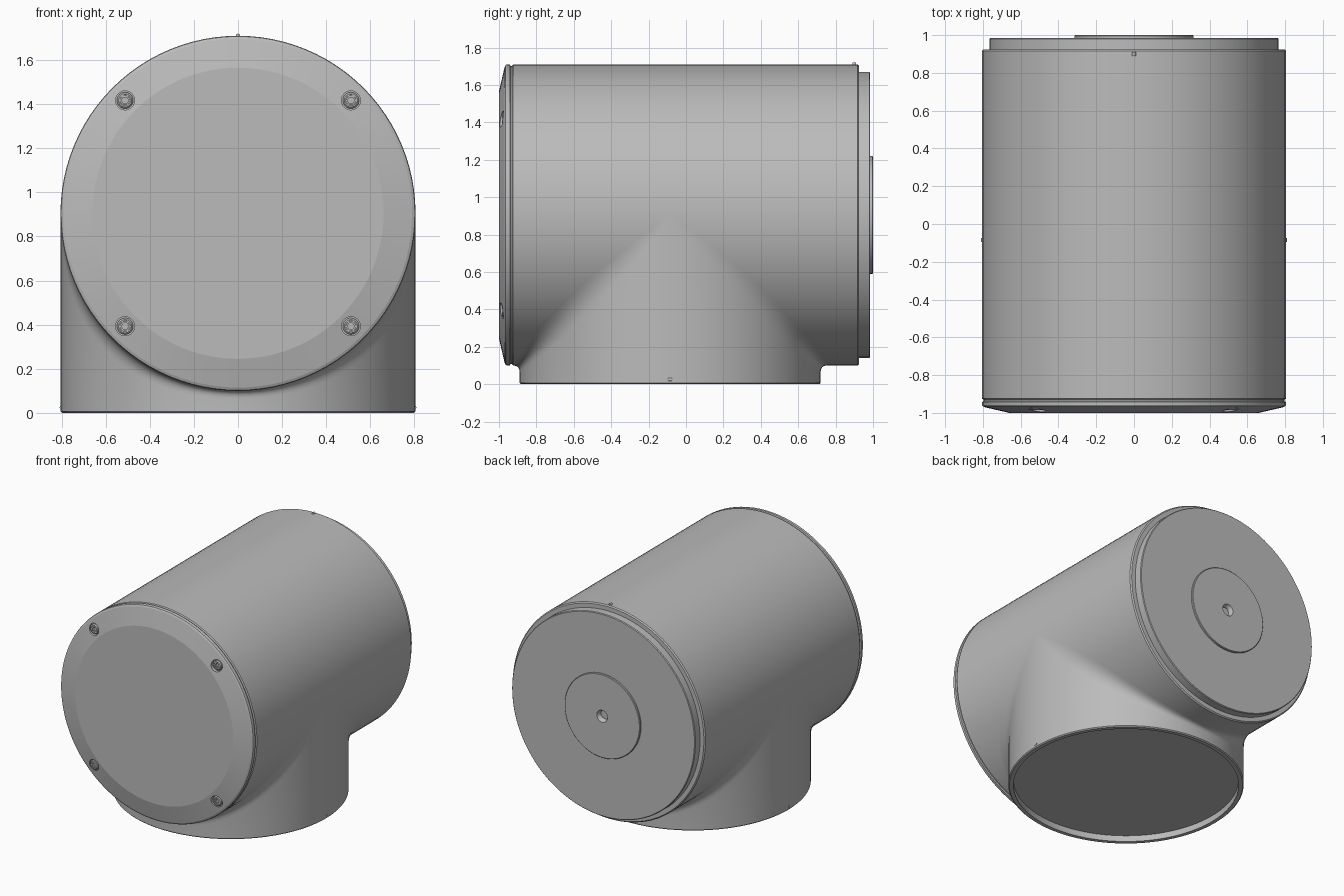
import bpy, bmesh
from math import sin, cos, pi, radians

cube = bpy.data.objects.get("Cube")
if cube:
    bpy.data.objects.remove(cube, do_unlink=True)

SEG = 96
R = 0.805         # radius of both tubes
AXIS_Z = 0.905    # height of the horizontal axis
BASE_Y = -0.085   # y of the vertical axis

grey = bpy.data.materials.new("mid grey")
grey.use_nodes = True
grey.diffuse_color = (0.5, 0.5, 0.5, 1)
grey.node_tree.nodes["Principled BSDF"].inputs["Base Color"].default_value = (0.5, 0.5, 0.5, 1)


def shade(obj, angle):
    bpy.ops.object.select_all(action="DESELECT")
    obj.select_set(True)
    bpy.context.view_layer.objects.active = obj
    bpy.ops.object.shade_smooth_by_angle(angle=radians(angle))


def loft(name, columns, angle=20):
    """Join a closed loop of point columns into one skin."""
    bm = bmesh.new()
    grid = [[bm.verts.new(p) for p in col] for col in columns]
    for a, b in zip(grid, grid[1:] + grid[:1]):
        for k in range(len(a) - 1):
            bm.faces.new((a[k], b[k], b[k + 1], a[k + 1]))
    bmesh.ops.remove_doubles(bm, verts=bm.verts, dist=1e-5)
    bmesh.ops.recalc_face_normals(bm, faces=bm.faces)
    mesh = bpy.data.meshes.new(name)
    bm.to_mesh(mesh)
    bm.free()
    mesh.materials.append(grey)
    obj = bpy.data.objects.new(name, mesh)
    bpy.context.collection.objects.link(obj)
    shade(obj, angle)
    return obj


def lathe(name, profile, x=0, z=AXIS_Z, seg=SEG, angle=20):
    """Turn a (radius, y) profile around an axis parallel to y."""
    turns = [2 * pi * i / seg for i in range(seg)]
    return loft(name, [[(x + r * cos(t), y, z + r * sin(t)) for r, y in profile]
                       for t in turns], angle)


# Horizontal housing
lathe("housing", [(0, -0.93), (0.797, -0.93), (R, -0.924), (R, 0.917),
                  (0.797, 0.925), (0, 0.925)])

# Back cover and hub disc with a centre hole
lathe("back_cover", [(0, 0.92), (0.765, 0.92), (0.765, 0.98), (0.76, 0.985),
                     (0.045, 0.985), (0.045, 0.96), (0, 0.96)])
lathe("hub_disc", [(0.045, 0.982), (0.315, 0.982), (0.315, 0.996), (0.311, 1.0),
                   (0.045, 1.0), (0.033, 0.975), (0.033, 0.965), (0, 0.965)])

# Front cover with a sloped rim
cover = lathe("front_cover", [(0, -1), (0.66, -1), (0.79, -0.97), (0.802, -0.964),
                              (R, -0.957), (R, -0.942), (0.796, -0.938),
                              (0.796, -0.925), (0, -0.925)])

# Counterbored screws around the rim
for sx in (-1, 1):
    for sz in (-1, 1):
        x, z = sx * 0.512, AXIS_Z + sz * 0.512
        cutter = lathe("screw_cutter", [(0, -1.1), (0.043, -1.1), (0.043, -0.96),
                                        (0, -0.96)], x, z, 32)
        cutter.hide_render = True
        cut = cover.modifiers.new("counterbore", "BOOLEAN")
        cut.operation = "DIFFERENCE"
        cut.solver = "EXACT"
        cut.object = cutter
        bpy.context.view_layer.objects.active = cover
        bpy.ops.object.modifier_apply(modifier=cut.name)
        bpy.data.objects.remove(cutter, do_unlink=True)
        # Screw head, then its hexagonal socket
        lathe("screw_head", [(0.024, -0.965), (0.024, -0.984), (0.03, -0.984),
                             (0.037, -0.978), (0.037, -0.955)], x, z, 32)
        lathe("screw_socket", [(0.025, -0.982), (0.016, -0.982), (0.016, -0.968),
                               (0, -0.968)], x, z, 6)
shade(cover, 10)

# Vertical base with recessed underside, blended into the housing
columns = []
for i in range(SEG):
    t = 2 * pi * i / SEG
    c, s = cos(t), sin(t)
    a = abs(s)
    side = 1 if s >= 0 else -1
    col = [(r * c, BASE_Y + r * s, h) for r, h in
           ((0, 0.045), (0.77, 0.045), (0.77, 0), (0.798, 0), (R, 0.007))]
    blend = 0.035 * a + 0.3 * a * (1 - a)
    seam_z = AXIS_Z - R * a
    for k in range(9):
        u = k / 8
        col.append((R * c, BASE_Y + R * s + side * blend * u * u,
                    seam_z - blend * (1 - u) ** 2))
    columns.append(col)
loft("base_tube", columns, 30)

# Small alignment marks on the housing and base
lathe("top_mark", [(0, 0.89), (0.01, 0.89), (0.01, 0.91), (0, 0.91)], 0, AXIS_Z + R, 12)
for sx in (-1, 1):
    lathe("base_mark", [(0, BASE_Y - 0.01), (0.008, BASE_Y - 0.01),
                        (0.008, BASE_Y + 0.01), (0, BASE_Y + 0.01)], sx * (R - 0.004), 0.025, 12)
